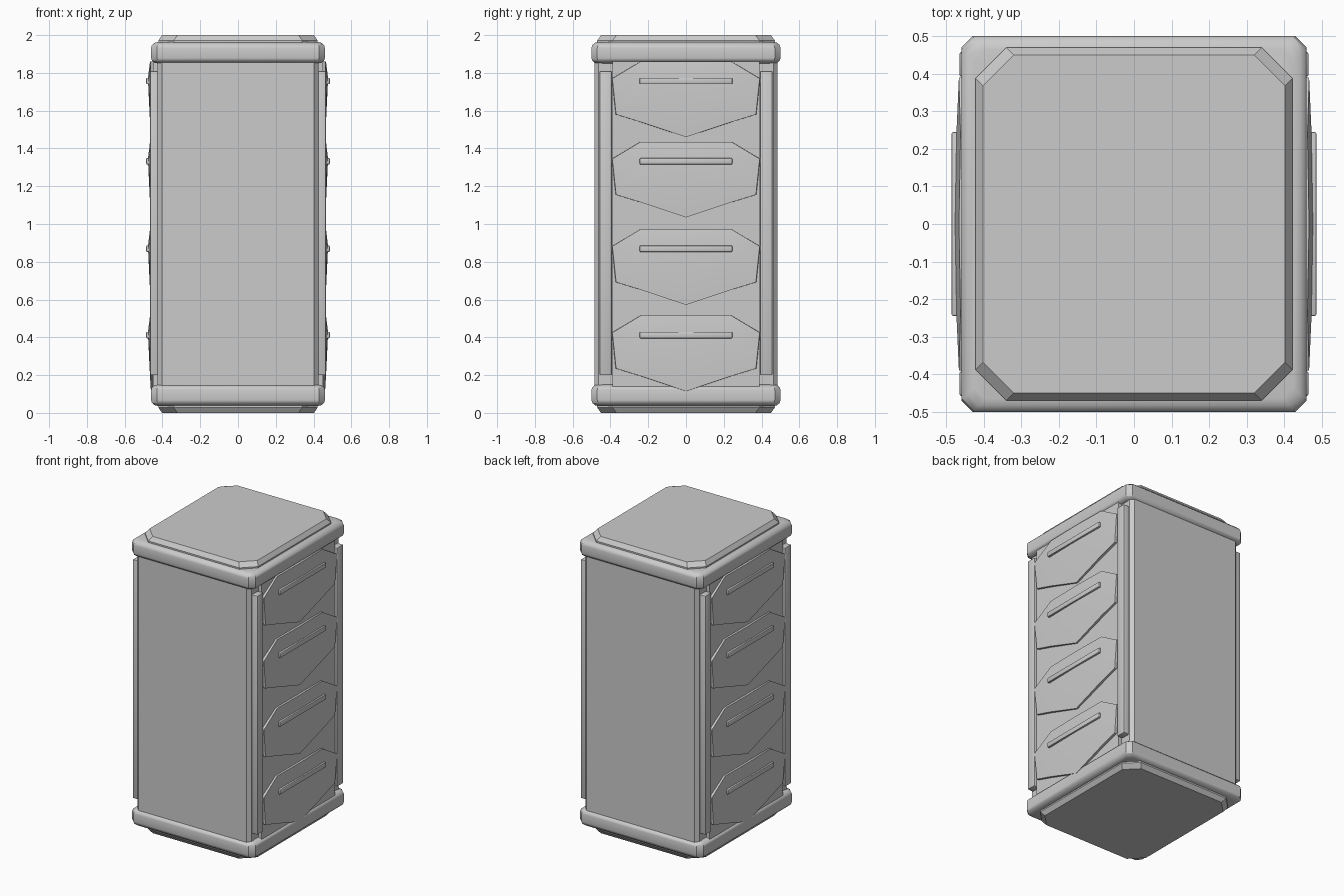
import bpy, bmesh, math

cube = bpy.data.objects.get("Cube")
if cube:
    bpy.data.objects.remove(cube, do_unlink=True)

grey = bpy.data.materials.new("mid grey")
grey.use_nodes = True
colour = (0.6, 0.6, 0.6, 1)
grey.diffuse_color = colour
grey.node_tree.nodes["Principled BSDF"].inputs["Base Color"].default_value = colour


def finish(name, bm, bevel=0, segments=2):
    bmesh.ops.recalc_face_normals(bm, faces=bm.faces)
    mesh = bpy.data.meshes.new(name)
    bm.to_mesh(mesh)
    bm.free()
    mesh.materials.append(grey)
    obj = bpy.data.objects.new(name, mesh)
    bpy.context.collection.objects.link(obj)
    bpy.ops.object.select_all(action='DESELECT')
    obj.select_set(True)
    bpy.context.view_layer.objects.active = obj
    if bevel:
        mod = obj.modifiers.new("Bevel", 'BEVEL')
        mod.width, mod.segments = bevel, segments
        mod.limit_method = 'ANGLE'
        bpy.ops.object.modifier_apply(modifier=mod.name)
    bpy.ops.object.shade_smooth_by_angle(angle=math.radians(35))
    return obj


def box(name, lo, hi, bevel=0, segments=2):
    bm = bmesh.new()
    bmesh.ops.create_cube(bm, size=1)
    for v in bm.verts:
        v.co = [(a + b) / 2 + c * (b - a) for a, b, c in zip(lo, hi, v.co)]
    return finish(name, bm, bevel, segments)


def octagon_stack(name, rings, chamfer):
    """Solid from chamfered rectangles given as (half x, half y, z)."""
    bm = bmesh.new()
    loops = []
    for hx, hy, z in rings:
        c = chamfer
        pts = [(hx, hy - c), (hx - c, hy), (c - hx, hy), (-hx, hy - c),
               (-hx, c - hy), (c - hx, -hy), (hx - c, -hy), (hx, c - hy)]
        loops.append([bm.verts.new((x, y, z)) for x, y in pts])
    for low, high in zip(loops, loops[1:]):
        for i in range(8):
            j = (i + 1) % 8
            bm.faces.new((low[i], low[j], high[j], high[i]))
    bm.faces.new(loops[0])
    bm.faces.new(loops[-1])
    return finish(name, bm)


# Main cabinet body
octagon_stack("cabinet_body", [(0.425, 0.485, 0.1), (0.425, 0.485, 1.9)], 0.022)

# Rounded collars and chamfered end caps, mirrored top and bottom
for label, flip in (("bottom", False), ("top", True)):
    def place(rings):
        return [(x, y, 2 - z if flip else z) for x, y, z in rings]
    collar = [(0.425, 0.465, 0.037), (0.443, 0.483, 0.041), (0.456, 0.496, 0.053),
              (0.46, 0.5, 0.068), (0.46, 0.5, 0.122), (0.456, 0.496, 0.135),
              (0.443, 0.483, 0.146), (0.425, 0.465, 0.15)]
    octagon_stack(label + "_collar", place(collar), 0.03)
    cap = [(0.402, 0.45, 0), (0.422, 0.47, 0.028), (0.422, 0.47, 0.06)]
    octagon_stack(label + "_cap", place(cap), 0.082)


def drawer_front(name, side, top):
    """Bulged shield-shaped plate, built as one half and mirrored in y."""
    half = [[(0, 0), (.24, 0), (.24, .09), (0, .09)],
            [(.24, 0), (.39, .09), (.24, .09)],
            [(0, .09), (.24, .09), (.24, .32), (0, .4)],
            [(.24, .09), (.39, .09), (.37, .28), (.24, .32)]]
    depth = {0: .466, .09: .477, .28: .474, .32: .47, .4: .461}
    bm = bmesh.new()
    for sy in (-1, 1):
        for face in half:
            bm.faces.new([bm.verts.new((side * (depth[d] - .07 * y * y),
                                        sy * y, top - d)) for y, d in face])
    bmesh.ops.remove_doubles(bm, verts=bm.verts, dist=0.0005)
    # Rim running back into the side panel
    rim = [e for e in bm.edges if e.is_boundary]
    out = bmesh.ops.extrude_edge_only(bm, edges=rim)
    for v in out["geom"]:
        if isinstance(v, bmesh.types.BMVert):
            v.co.x = side * 0.435
            v.co.y *= 1.012
    bmesh.ops.holes_fill(bm, edges=[e for e in bm.edges if e.is_boundary])
    return finish(name, bm)


# Sides: panel, corner rails, drawers and handles
for label, s in (("right", -1), ("left", 1)):
    def span(a, b):
        return min(s * a, s * b), max(s * a, s * b)
    x0, x1 = span(0.40, 0.45)
    box(label + "_side_panel", (x0, -0.39, 0.13), (x1, 0.39, 1.86))
    x0, x1 = span(0.41, 0.465)
    for end, y in (("front", -0.425), ("back", 0.425)):
        box(f"{label}_{end}_rail", (x0, y - 0.033, 0.2), (x1, y + 0.033, 1.81), 0.006)
    x0, x1 = span(0.455, 0.486)
    for i, top in enumerate((1.86, 1.435, 0.972, 0.515), 1):
        drawer_front(f"{label}_drawer_{i}", s, top)
        z = top - 0.103
        box(f"{label}_handle_{i}", (x0, -0.245, z - 0.017), (x1, 0.245, z + 0.017), 0.005)
